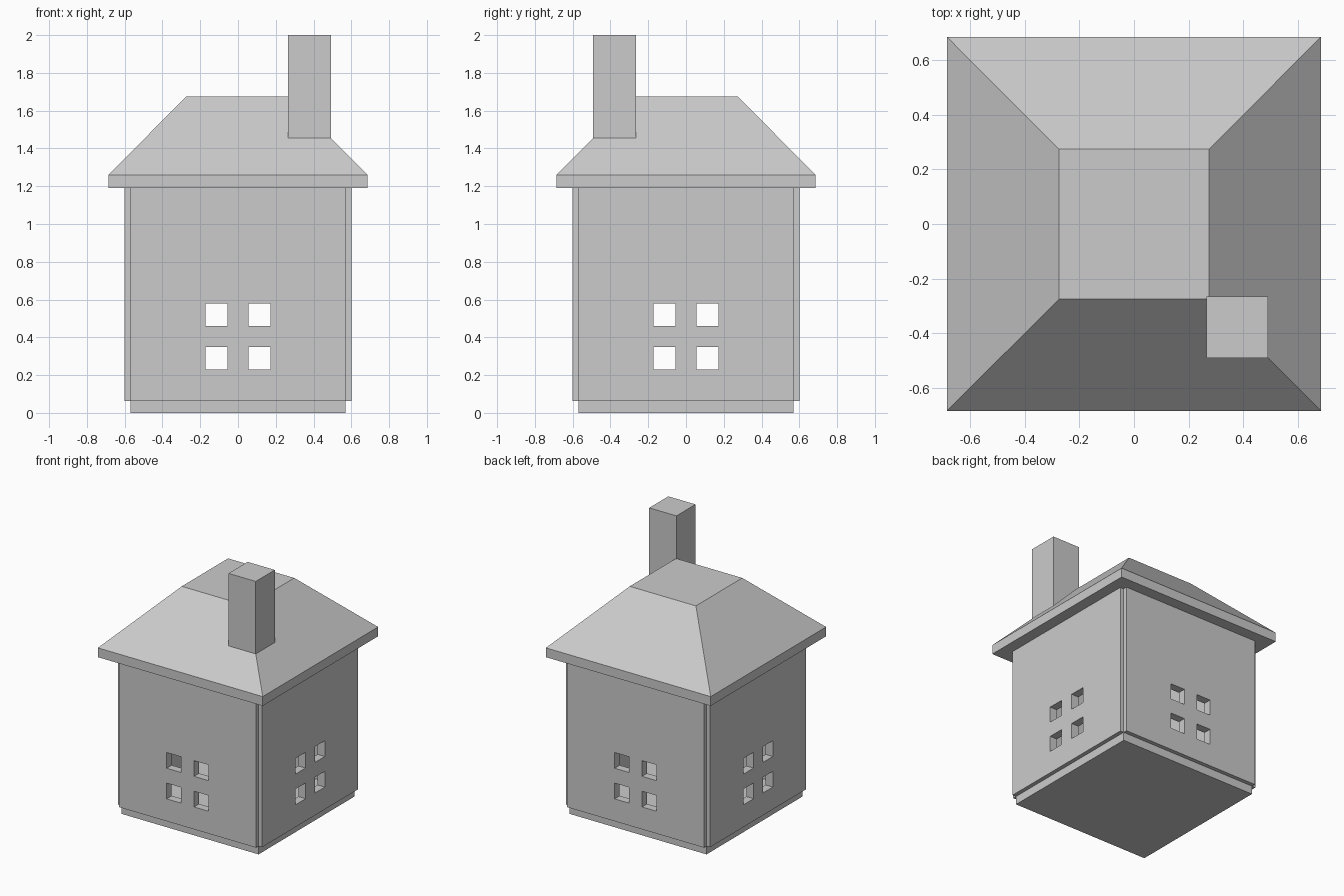
import bpy, bmesh

if "Cube" in bpy.data.objects:
    bpy.data.objects.remove(bpy.data.objects["Cube"])


def prism(name, outline, z0, z1, top_scale=1.0):
    """Extrude an outline from z0 to z1, optionally tapering the top."""
    bm = bmesh.new()
    low = [bm.verts.new((x, y, z0)) for x, y in outline]
    high = [bm.verts.new((x * top_scale, y * top_scale, z1)) for x, y in outline]
    bm.faces.new(low[::-1])
    bm.faces.new(high)
    n = len(outline)
    for i in range(n):
        j = (i + 1) % n
        bm.faces.new((low[i], low[j], high[j], high[i]))
    mesh = bpy.data.meshes.new(name)
    bm.to_mesh(mesh)
    bm.free()
    obj = bpy.data.objects.new(name, mesh)
    bpy.context.collection.objects.link(obj)
    return obj


def rect(x0, x1, y0, y1):
    return [(x0, y0), (x1, y0), (x1, y1), (x0, y1)]


def square(h):
    return rect(-h, h, -h, h)


def cut(target, cutter):
    """Subtract the cutter and remove it."""
    cutter.hide_render = True
    mod = target.modifiers.new("cut", 'BOOLEAN')
    mod.operation = 'DIFFERENCE'
    mod.solver = 'EXACT'
    mod.object = cutter
    bpy.context.view_layer.objects.active = target
    bpy.ops.object.modifier_apply(modifier=mod.name)
    bpy.data.objects.remove(cutter, do_unlink=True)


# Base slab, also the floor inside
prism("base", square(0.57), 0.0, 0.062)

# Hollow walls with notched corners
W, N = 0.60, 0.57
plan = [(-N, -W), (N, -W), (N, -N), (W, -N), (W, N), (N, N),
        (N, W), (-N, W), (-N, N), (-W, N), (-W, -N), (-N, -N)]
walls = prism("walls", plan, 0.062, 1.19)
cut(walls, prism("room_cutter", square(0.54), 0.0, 1.3))

# Four panes on every side: each cutter runs through two opposite walls
for a, b in ((-0.173, -0.055), (0.055, 0.173)):
    for z0, z1 in ((0.23, 0.348), (0.46, 0.578)):
        cut(walls, prism("pane_cutter", rect(a, b, -1, 1), z0, z1))
        cut(walls, prism("pane_cutter", rect(-1, 1, a, b), z0, z1))

# Roof: eaves slab continued by a flat-topped hip
roof = prism("roof", square(0.685), 1.19, 1.26)
bm = bmesh.new()
bm.from_mesh(roof.data)
bm.faces.ensure_lookup_table()
top = max(bm.faces, key=lambda f: f.calc_center_median().z)
ext = bmesh.ops.extrude_discrete_faces(bm, faces=[])["faces"]
ring = bmesh.ops.inset_region(bm, faces=[top], thickness=0.41, use_even_offset=True)
for v in top.verts:
    v.co.z = 1.675
bm.to_mesh(roof.data)
bm.free()

# Chimney on the front right hip
prism("chimney", rect(0.266, 0.492, -0.492, -0.266), 1.45, 2.0)
